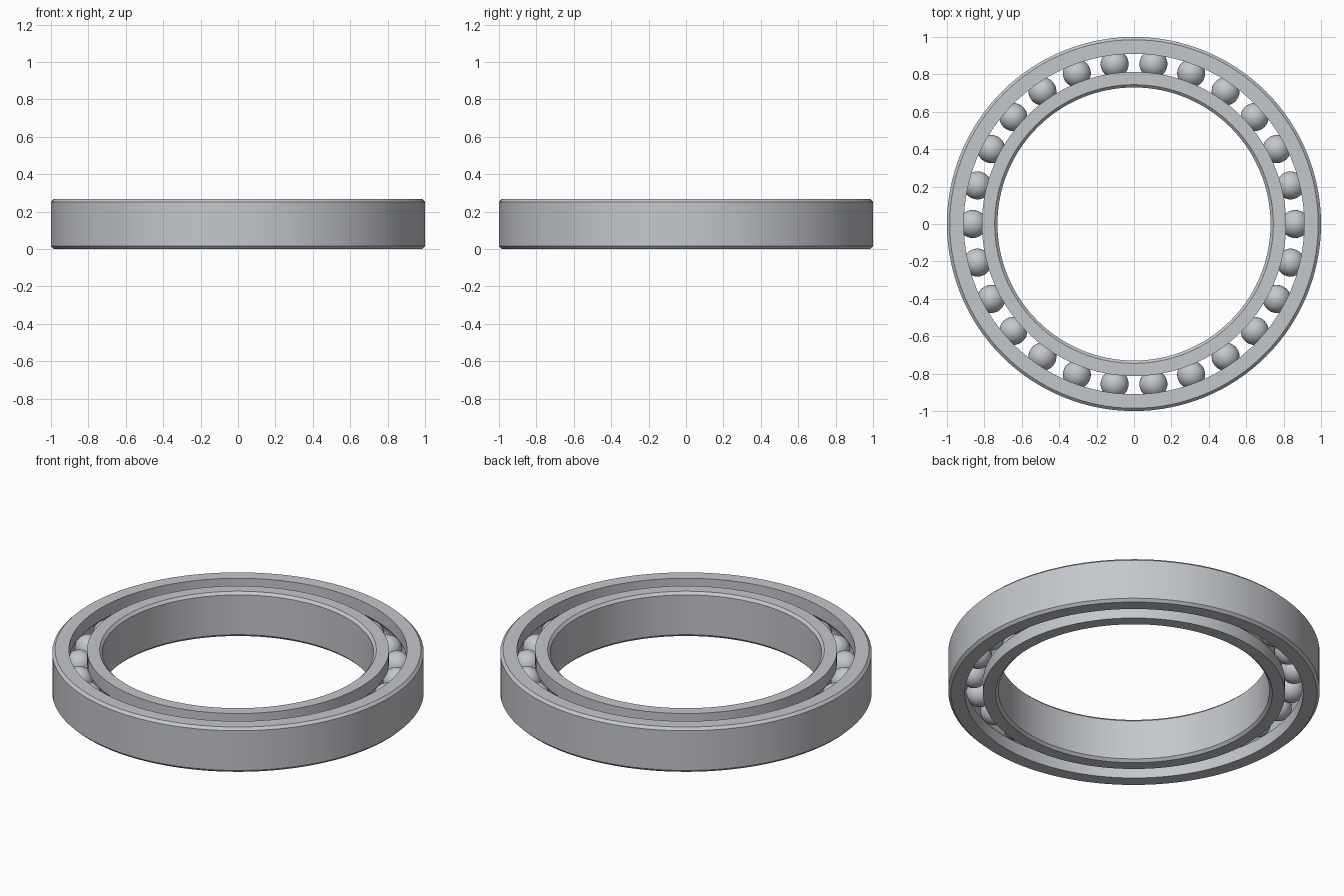
import bpy
import bmesh
from math import sin, cos, asin, pi, radians
from mathutils import Matrix, Vector

HEIGHT = 0.266
MID = HEIGHT / 2
CHAMFER = 0.015
PITCH = 0.862          # radius of the circle of ball centres
BALL_R = 0.075
GROOVE_R = 0.076
BALLS = 26
SEGMENTS = 128

cube = bpy.data.objects.get("Cube")
if cube:
    bpy.data.objects.remove(cube, do_unlink=True)

steel = bpy.data.materials.new("steel grey")
steel.use_nodes = True
colour = (0.55, 0.57, 0.60, 1)
steel.diffuse_color = colour
steel.node_tree.nodes["Principled BSDF"].inputs["Base Color"].default_value = colour


def finish(bm, name, angle):
    """Turn a bmesh into a named, shaded object."""
    bmesh.ops.recalc_face_normals(bm, faces=bm.faces)
    mesh = bpy.data.meshes.new(name)
    bm.to_mesh(mesh)
    bm.free()
    mesh.materials.append(steel)
    obj = bpy.data.objects.new(name, mesh)
    bpy.context.collection.objects.link(obj)
    bpy.ops.object.select_all(action='DESELECT')
    obj.select_set(True)
    bpy.context.view_layer.objects.active = obj
    bpy.ops.object.shade_smooth_by_angle(angle=radians(angle))
    return obj


def race(name, plain_r, lip_r):
    """Lathe a ring: chamfered plain wall, and a lipped wall with a ball groove."""
    side = 1 if plain_r > lip_r else -1
    # Chamfered plain wall and lip corners
    profile = [(lip_r, 0), (plain_r - side * CHAMFER, 0), (plain_r, CHAMFER),
               (plain_r, HEIGHT - CHAMFER), (plain_r - side * CHAMFER, HEIGHT),
               (lip_r, HEIGHT)]
    # Round groove, from the top lip down to the bottom lip
    start = asin(abs(lip_r - PITCH) / GROOVE_R)
    steps = 12
    for i in range(steps + 1):
        a = pi - start - (pi - 2 * start) * i / steps
        profile.append((PITCH + side * GROOVE_R * sin(a), MID - GROOVE_R * cos(a)))

    bm = bmesh.new()
    rings = []
    for s in range(SEGMENTS):
        t = 2 * pi * s / SEGMENTS
        rings.append([bm.verts.new((r * cos(t), r * sin(t), z)) for r, z in profile])
    for s, ring in enumerate(rings):
        after = rings[(s + 1) % SEGMENTS]
        for i in range(len(profile)):
            j = (i + 1) % len(profile)
            bm.faces.new((ring[i], after[i], after[j], ring[j]))
    return finish(bm, name, 28)


# Two races
race("outer_race", 1.0, 0.91)
race("inner_race", 0.73, 0.813)

# Balls spaced evenly in the groove
for n in range(BALLS):
    t = 2 * pi * n / BALLS
    bm = bmesh.new()
    centre = Vector((PITCH * cos(t), PITCH * sin(t), MID))
    bmesh.ops.create_uvsphere(bm, u_segments=32, v_segments=16, radius=BALL_R,
                              matrix=Matrix.Translation(centre))
    finish(bm, f"ball_{n + 1}", 60)
